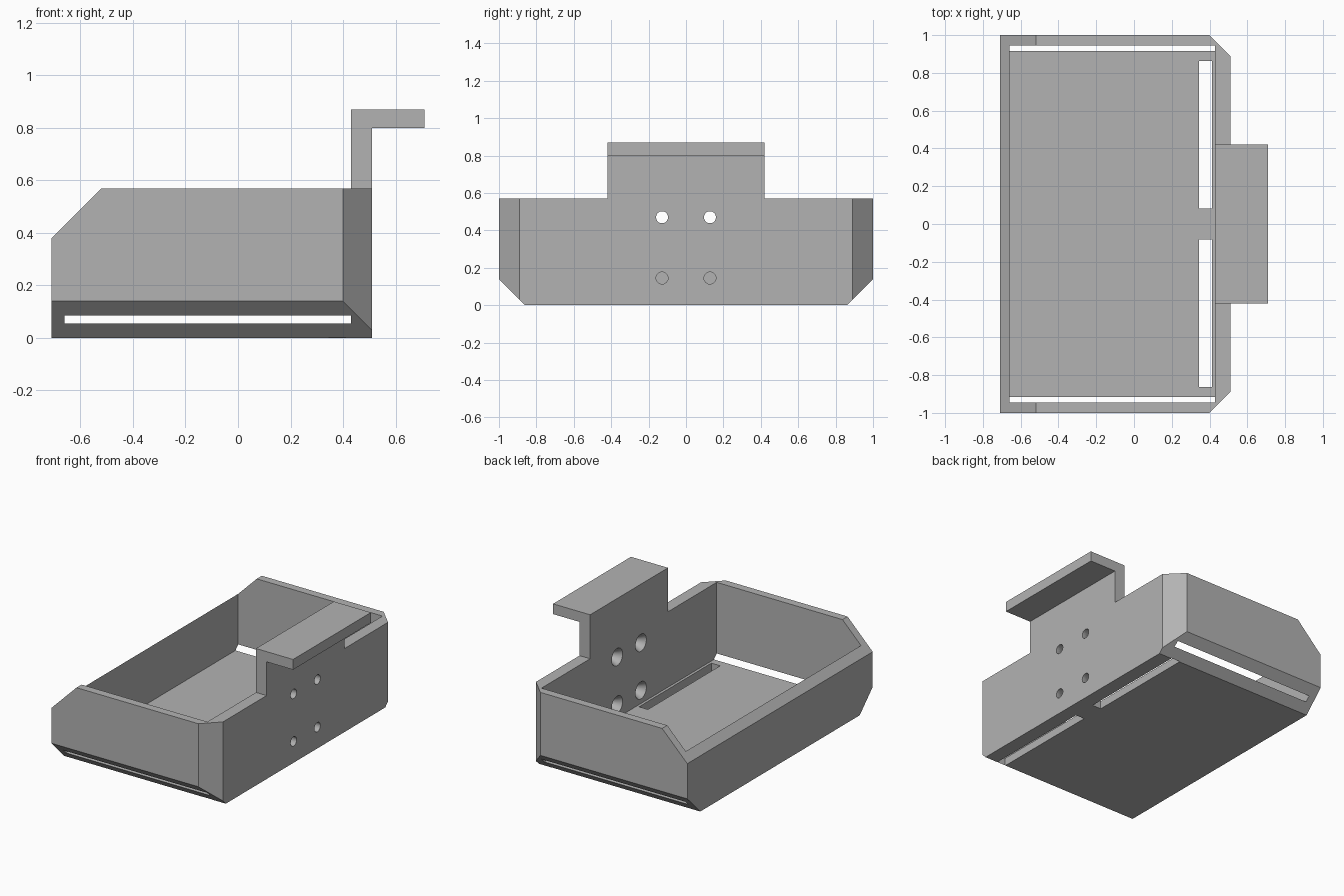
import bpy
import bmesh
from math import pi
from mathutils import Matrix, Vector

if "Cube" in bpy.data.objects:
    bpy.data.objects.remove(bpy.data.objects["Cube"], do_unlink=True)

grey = bpy.data.materials.new("plain_grey")
grey.use_nodes = True
GREY = (0.45, 0.45, 0.45, 1)
grey.diffuse_color = GREY
grey.node_tree.nodes["Principled BSDF"].inputs["Base Color"].default_value = GREY


def finish(bm, name):
    bmesh.ops.recalc_face_normals(bm, faces=bm.faces)
    mesh = bpy.data.meshes.new(name)
    bm.to_mesh(mesh)
    bm.free()
    mesh.materials.append(grey)
    obj = bpy.data.objects.new(name, mesh)
    bpy.context.collection.objects.link(obj)
    return obj


def add_box(bm, lo, hi):
    lo, hi = Vector(lo), Vector(hi)
    matrix = Matrix.Translation((lo + hi) / 2) @ Matrix.Diagonal((*(hi - lo), 1))
    bmesh.ops.create_cube(bm, size=1, matrix=matrix)


def slice_off(bm, point, normal):
    """Cut away everything on the normal side of a plane and cap the cut."""
    cut = bmesh.ops.bisect_plane(bm, geom=bm.verts[:] + bm.edges[:] + bm.faces[:],
                                 plane_co=point, plane_no=normal, clear_outer=True)
    edges = [e for e in cut["geom_cut"] if isinstance(e, bmesh.types.BMEdge)]
    bmesh.ops.contextual_create(bm, geom=edges)


def boolean(target, tool, operation):
    mod = target.modifiers.new("join_or_cut", "BOOLEAN")
    mod.operation, mod.solver, mod.object = operation, "EXACT", tool
    bpy.context.view_layer.objects.active = target
    bpy.ops.object.modifier_apply(modifier=mod.name)
    bpy.data.objects.remove(tool, do_unlink=True)


# Tray body: block with chamfered lower sides, back corners and sloped front rim
bm = bmesh.new()
add_box(bm, (-0.71, -1, 0), (0.51, 1, 0.57))
for side in (-1, 1):
    slice_off(bm, (0, side * 0.86, 0), (0, side, -1))
    slice_off(bm, (0.40, side, 0), (1, side, 0))
slice_off(bm, (-0.71, 0, 0.38), (-1, 0, 1))
tray = finish(bm, "tray")

# Hanging hook: L profile rising from the back wall
profile = [(0.43, 0.3), (0.51, 0.3), (0.51, 0.80), (0.71, 0.80), (0.71, 0.87), (0.43, 0.87)]
bm = bmesh.new()
face = bm.faces.new([bm.verts.new((x, -0.42, z)) for x, z in profile])
swept = bmesh.ops.extrude_face_region(bm, geom=[face])["geom"]
bmesh.ops.translate(bm, vec=(0, 0.84, 0),
                    verts=[v for v in swept if isinstance(v, bmesh.types.BMVert)])
hook = finish(bm, "hook")

# Inner cavity; its lower corners break through the chamfers as long slits
bm = bmesh.new()
add_box(bm, (-0.66, -0.945, 0.055), (0.43, 0.945, 1))
boolean(tray, finish(bm, "cavity"), "DIFFERENCE")
boolean(tray, hook, "UNION")

# Two floor slots beside the back wall
bm = bmesh.new()
for side in (-1, 1):
    y0, y1 = sorted((side * 0.082, side * 0.862))
    add_box(bm, (0.345, y0, -0.1), (0.412, y1, 0.1))
boolean(tray, finish(bm, "floor_slots"), "DIFFERENCE")


# Four screw holes, countersunk on the inside
def drill(name, x0, x1, r0, r1):
    bm = bmesh.new()
    for y in (-0.128, 0.128):
        for z in (0.145, 0.47):
            matrix = Matrix.Translation(((x0 + x1) / 2, y, z)) @ Matrix.Rotation(pi / 2, 4, "Y")
            bmesh.ops.create_cone(bm, cap_ends=True, segments=32, radius1=r0, radius2=r1,
                                  depth=x1 - x0, matrix=matrix)
    boolean(tray, finish(bm, name), "DIFFERENCE")


drill("screw_holes", 0.40, 0.55, 0.032, 0.032)
drill("countersinks", 0.42, 0.48, 0.064, 0.031)

# Smooth hole walls, crisp edges elsewhere
bpy.ops.object.select_all(action="DESELECT")
tray.select_set(True)
bpy.context.view_layer.objects.active = tray
bpy.ops.object.shade_smooth_by_angle(angle=pi / 6)
